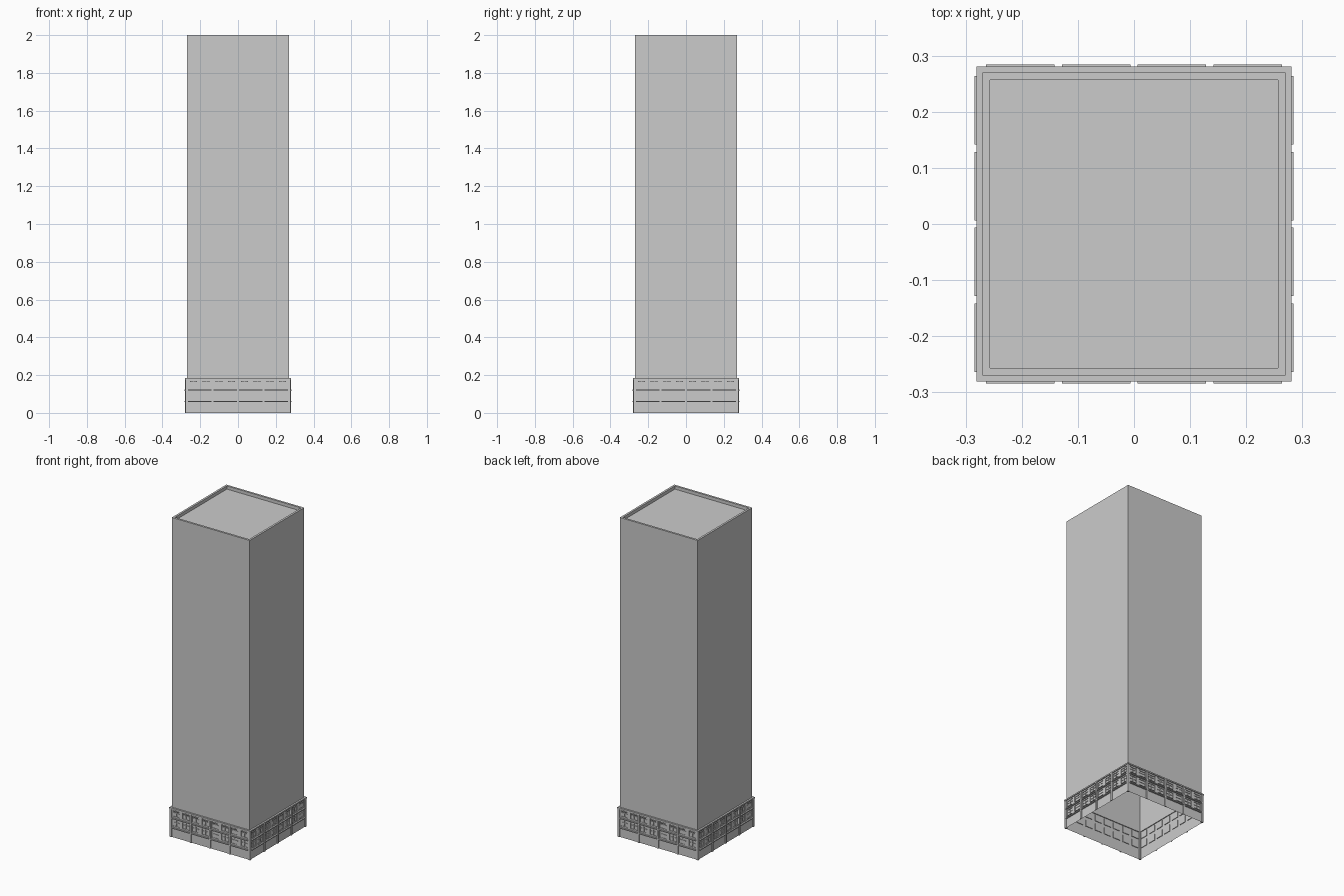
import bpy, bmesh
from math import pi
from mathutils import Matrix, Vector

if "Cube" in bpy.data.objects:
    bpy.data.objects.remove(bpy.data.objects["Cube"])

TOWER, WALL, TRIM = 0.27, 0.275, 0.281   # half widths
STOREY, BAY = 0.06, 0.135

grey = bpy.data.materials.new("concrete grey")
grey.use_nodes = True
grey.diffuse_color = (0.6, 0.6, 0.6, 1)
grey.node_tree.nodes["Principled BSDF"].inputs["Base Color"].default_value = (0.6, 0.6, 0.6, 1)


def finish(name, bm):
    mesh = bpy.data.meshes.new(name)
    bm.to_mesh(mesh)
    bm.free()
    mesh.materials.append(grey)
    obj = bpy.data.objects.new(name, mesh)
    bpy.context.collection.objects.link(obj)
    return obj


def box(bm, x0, x1, y0, y1, z0, z1):
    size = Vector((x1 - x0, y1 - y0, z1 - z0))
    mid = Vector((x0 + x1, y0 + y1, z0 + z1)) / 2
    bmesh.ops.create_cube(bm, size=1, matrix=Matrix.Translation(mid) @ Matrix.Diagonal((*size, 1)))


def four_sides(name, bm):
    """Repeat a front-facing piece around the building."""
    source = bm.verts[:] + bm.edges[:] + bm.faces[:]
    for i in range(1, 4):
        copy = bmesh.ops.duplicate(bm, geom=source)["geom"]
        verts = [g for g in copy if isinstance(g, bmesh.types.BMVert)]
        bmesh.ops.rotate(bm, verts=verts, cent=(0, 0, 0), matrix=Matrix.Rotation(i * pi / 2, 3, 'Z'))
    return finish(name, bm)


def square_loft(name, sections, cap=False):
    """Join square rings given as (half width, height)."""
    bm = bmesh.new()
    rings = [[bm.verts.new((sx * h, sy * h, z)) for sx, sy in ((-1, -1), (1, -1), (1, 1), (-1, 1))]
             for h, z in sections]
    for a, b in zip(rings, rings[1:]):
        for i in range(4):
            j = (i + 1) % 4
            bm.faces.new((a[i], a[j], b[j], b[i]))
    if cap:
        bm.faces.new(rings[-1])
    return finish(name, bm)


# Hollow tower with a parapet around a sunken roof
square_loft("tower", [(TOWER, 0.18), (TOWER, 2), (0.257, 2), (0.257, 1.98)], cap=True)

# Cornice capping the base
square_loft("cornice", [(TOWER, 0.176), (TRIM, 0.176), (TRIM, 0.184), (TOWER, 0.184), (TOWER, 0.176)])

# Base walls: plain ground floor, two storeys of recessed windows
bm = bmesh.new()
for floor in range(3):
    place = (Matrix.Translation((0, -WALL, (floor + 0.5) * STOREY))
             @ Matrix.Rotation(pi / 2, 4, 'X')
             @ Matrix.Diagonal((4 * BAY, STOREY, 1, 1)))
    made = bmesh.ops.create_grid(bm, x_segments=8 if floor else 1, y_segments=1, size=0.5, matrix=place)
    if floor:
        cells = list({f for v in made["verts"] for f in v.link_faces})
        bmesh.ops.inset_individual(bm, faces=cells, thickness=0.014, depth=0)
        bmesh.ops.inset_individual(bm, faces=cells, thickness=0, depth=-0.004)
four_sides("base_walls", bm)

# Pilasters between the bays, and square corner piers
bm = bmesh.new()
for i in (-1, 0, 1):
    box(bm, i * BAY - 0.006, i * BAY + 0.006, -0.28, -WALL, 0, 0.176)
four_sides("pilasters", bm)
bm = bmesh.new()
box(bm, -0.279, -0.266, -0.279, -0.266, 0, 0.176)
four_sides("corner_piers", bm)

# Storey ledges, one length per bay
bm = bmesh.new()
for i in range(4):
    mid = (i - 1.5) * BAY
    for floor in (1, 2):
        z = floor * STOREY
        box(bm, mid - 0.061, mid + 0.061, -0.284, -WALL, z - 0.003, z + 0.003)
four_sides("ledges", bm)

# Window hoods, sills and glazing bars
hoods, sills, bars = bmesh.new(), bmesh.new(), bmesh.new()
for i in range(8):
    mid = (i - 3.5) * BAY / 2
    box(hoods, mid - 0.018, mid + 0.018, -0.279, -WALL, 0.163, 0.168)
    for floor in (1, 2):
        z = floor * STOREY
        box(sills, mid - 0.021, mid + 0.021, -0.278, -WALL, z + 0.011, z + 0.014)
        box(bars, mid - 0.0015, mid + 0.0015, -0.274, -0.271, z + 0.014, z + 0.046)
        box(bars, mid - 0.02, mid + 0.02, -0.274, -0.271, z + 0.033, z + 0.036)
four_sides("window_hoods", hoods)
four_sides("window_sills", sills)
four_sides("glazing_bars", bars)
